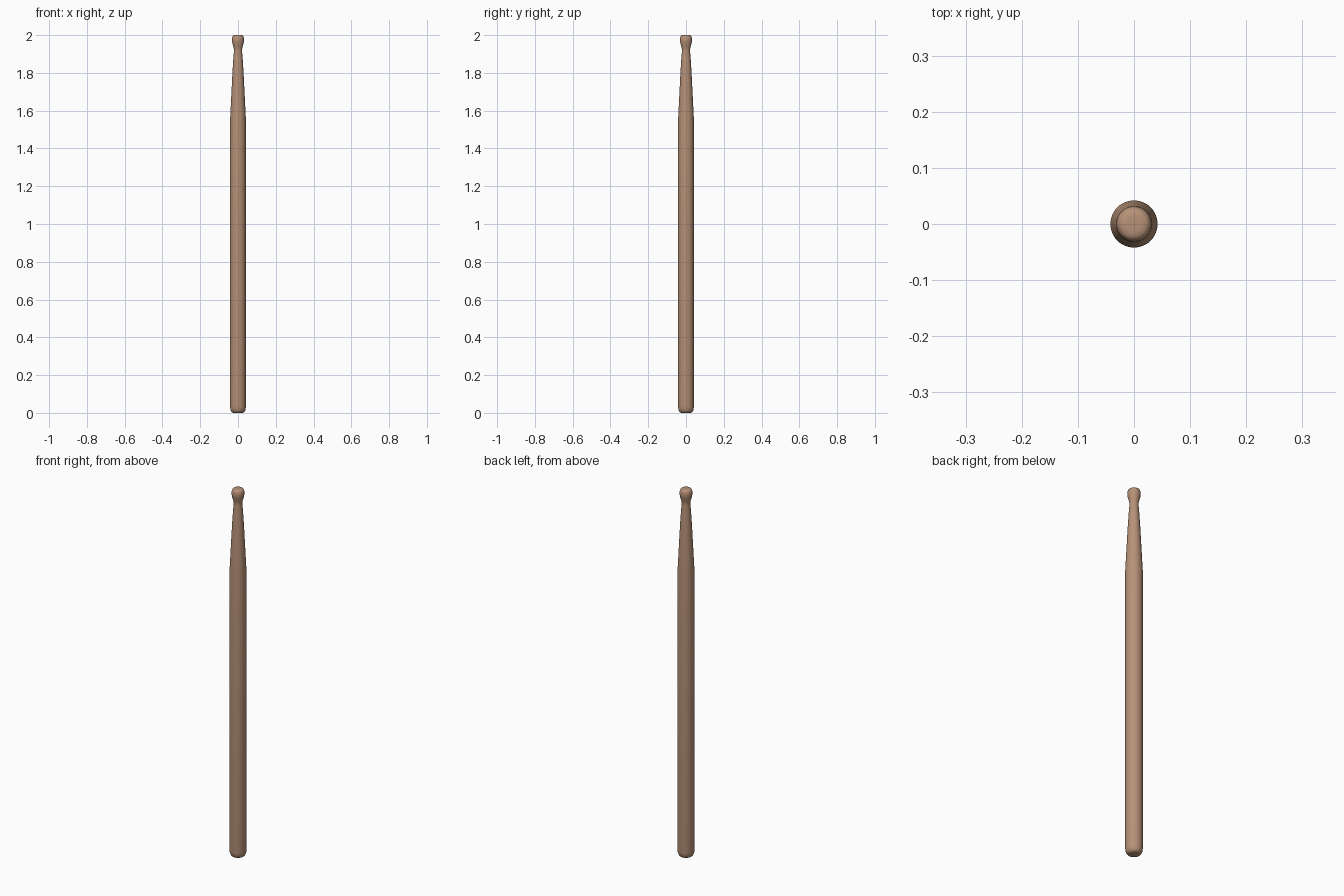
import bpy, bmesh, math

if "Cube" in bpy.data.objects:
    bpy.data.objects.remove(bpy.data.objects["Cube"])

wood = bpy.data.materials.new("warm_wood")
wood.diffuse_color = (0.47, 0.285, 0.185, 1)
wood.use_nodes = True
wood.node_tree.nodes["Principled BSDF"].inputs["Base Color"].default_value = wood.diffuse_color

# Radius/height profile: rounded butt, straight shaft, taper, neck, bead tip
profile = [
    (0.024, 0.0), (0.031, 0.003), (0.037, 0.010), (0.0405, 0.020), (0.042, 0.034),
    (0.042, 1.55), (0.0395, 1.60), (0.0345, 1.70), (0.0295, 1.80), (0.0245, 1.88),
    (0.0215, 1.915), (0.0215, 1.925), (0.0240, 1.937), (0.0285, 1.952), (0.0315, 1.966),
    (0.032, 1.977), (0.0305, 1.988), (0.0275, 1.995), (0.022, 1.999), (0.014, 2.0),
]
SIDES = 48

# Lathe the profile around z and cap both ends
bm = bmesh.new()
rings = []
for r, z in profile:
    rings.append([bm.verts.new((r * math.cos(2 * math.pi * i / SIDES),
                                r * math.sin(2 * math.pi * i / SIDES), z))
                  for i in range(SIDES)])
for a, b in zip(rings, rings[1:]):
    for i in range(SIDES):
        j = (i + 1) % SIDES
        bm.faces.new((a[i], a[j], b[j], b[i]))
bm.faces.new(rings[0][::-1])
bm.faces.new(rings[-1])

mesh = bpy.data.meshes.new("drumstick")
bm.to_mesh(mesh)
bm.free()
mesh.materials.append(wood)
stick = bpy.data.objects.new("drumstick", mesh)
bpy.context.collection.objects.link(stick)
bpy.context.view_layer.objects.active = stick
stick.select_set(True)
bpy.ops.object.shade_smooth_by_angle(angle=math.radians(40))
